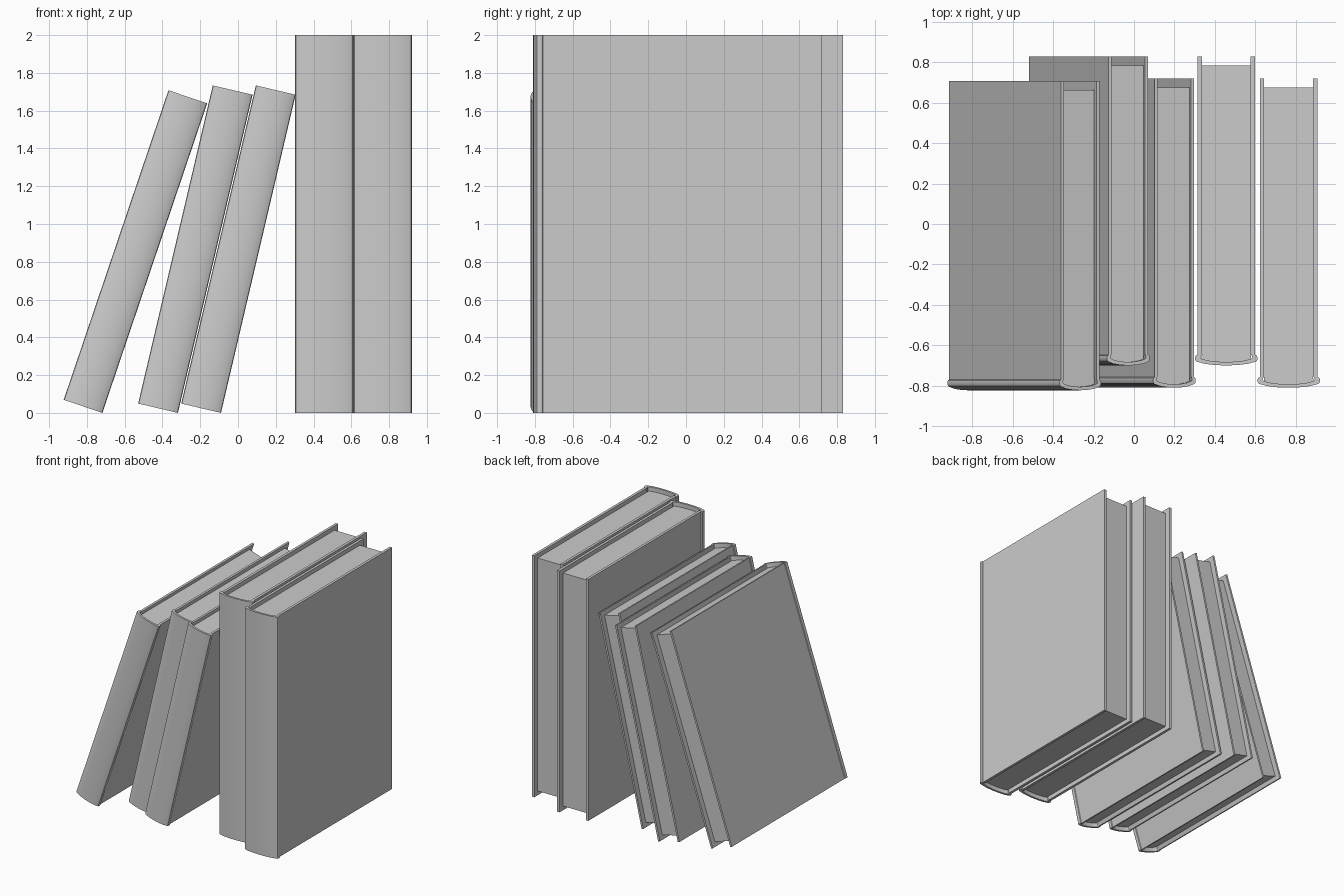
import bpy, bmesh, math

if "Cube" in bpy.data.objects:
    bpy.data.objects.remove(bpy.data.objects["Cube"])

# Half profiles, from the fore edge (y = 0) along the board to the spine centre
OUTER = [(.143, 0), (.143, -1.477), (.151, -1.481), (.1545, -1.490), (.1545, -1.500),
         (.150, -1.509), (.140, -1.513), (.105, -1.522), (.055, -1.528), (0, -1.530)]
INNER = [(.121, 0), (.121, -1.473), (.125, -1.479), (.128, -1.486), (.129, -1.491),
         (.127, -1.495), (.122, -1.497), (.095, -1.505), (.050, -1.511), (0, -1.513)]
INSET_Z, INSET_Y = .035, .045


def mirrored(half):
    return half + [(-x, y) for x, y in half[-2::-1]]


def finish(bm, name, smooth_angle):
    bmesh.ops.recalc_face_normals(bm, faces=bm.faces)
    me = bpy.data.meshes.new(name)
    bm.to_mesh(me)
    bm.free()
    ob = bpy.data.objects.new(name, me)
    bpy.context.collection.objects.link(ob)
    bpy.ops.object.select_all(action='DESELECT')
    ob.select_set(True)
    bpy.context.view_layer.objects.active = ob
    bpy.ops.object.shade_smooth_by_angle(angle=smooth_angle)
    return ob


def make_cover(name, sx, height):
    # U-shaped wrap: outer and inner outlines joined by quad strips
    bm = bmesh.new()
    rings = [[bm.verts.new((x * sx, y, z)) for x, y in mirrored(h)]
             for h, z in ((OUTER, 0), (OUTER, height), (INNER, height), (INNER, 0))]
    n = len(rings[0])
    for a in range(4):
        r, s = rings[a], rings[(a + 1) % 4]
        for i in range(n - 1):
            bm.faces.new((r[i], r[i + 1], s[i + 1], s[i]))
    for i in (0, n - 1):
        bm.faces.new([r[i] for r in rings])
    return finish(bm, name, math.radians(30))


def make_pages(name, sx, height):
    # Solid page block, set back from the board edges and rounded at the spine
    bm = bmesh.new()
    half = [(.121, -INSET_Y), (.121, -1.473)] + INNER[6:]
    base = bm.faces.new([bm.verts.new((x * sx, y, INSET_Z)) for x, y in mirrored(half)])
    ext = bmesh.ops.extrude_face_region(bm, geom=[base])
    top = [v for v in ext['geom'] if isinstance(v, bmesh.types.BMVert)]
    bmesh.ops.translate(bm, verts=top, vec=(0, 0, height - 2 * INSET_Z))
    return finish(bm, name, math.radians(30))


def make_book(name, right_x, back_y, sx, height, lean):
    # right_x is where the lower right spine edge touches the shelf
    a, w = math.radians(lean), .1545 * sx
    for ob in (make_cover(name + "_cover", sx, height), make_pages(name + "_pages", sx, height)):
        ob.rotation_euler.y = a
        ob.location = (right_x - w * math.cos(a), back_y, w * math.sin(a))


# Three thin leaning books, then two thick upright ones
make_book("leaning_book_1", -.718, .707, .70, 1.73, 18.7)
make_book("leaning_book_2", -.318, .83, .70, 1.73, 13.2)
make_book("leaning_book_3", -.090, .72, .70, 1.73, 13.2)
make_book("upright_book_1", .611, .83, 1, 2, 0)
make_book("upright_book_2", .920, .72, 1, 2, 0)
